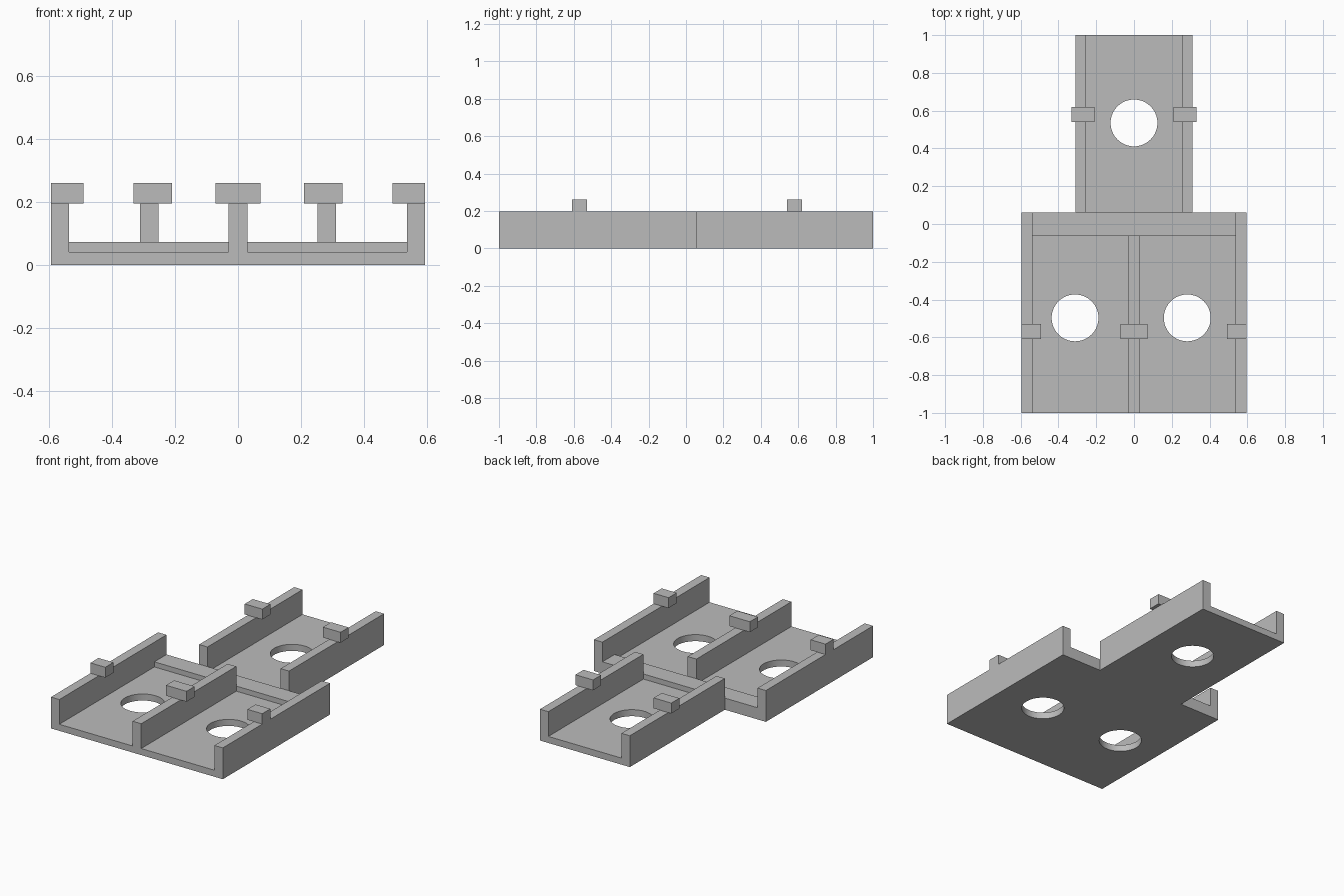
import bpy
import bmesh
from mathutils import Matrix

cube = bpy.data.objects.get("Cube")
if cube:
    bpy.data.objects.remove(cube, do_unlink=True)

grey = bpy.data.materials.new("light_grey")
grey.use_nodes = True
colour = (0.5, 0.5, 0.5, 1)
grey.diffuse_color = colour
grey.node_tree.nodes["Principled BSDF"].inputs["Base Color"].default_value = colour

FLOOR, RIDGE, WALL, CLIP = 0.041, 0.073, 0.196, 0.261   # heights
THICK = 0.058                                           # wall thickness
JOIN = 0.06                                             # where the trays meet


def finish(name, bm):
    bmesh.ops.recalc_face_normals(bm, faces=bm.faces)
    mesh = bpy.data.meshes.new(name)
    bm.to_mesh(mesh)
    bm.free()
    mesh.materials.append(grey)
    obj = bpy.data.objects.new(name, mesh)
    bpy.context.collection.objects.link(obj)
    return obj


def prism(name, profile, y0, y1):
    """Extrude an x-z outline from y0 to y1."""
    bm = bmesh.new()
    face = bm.faces.new([bm.verts.new((x, y0, z)) for x, z in profile])
    ext = bmesh.ops.extrude_face_region(bm, geom=[face])["geom"]
    verts = [v for v in ext if isinstance(v, bmesh.types.BMVert)]
    bmesh.ops.translate(bm, verts=verts, vec=(0, y1 - y0, 0))
    return finish(name, bm)


def box(name, x0, x1, y0, y1, z0, z1):
    return prism(name, [(x0, z0), (x1, z0), (x1, z1), (x0, z1)], y0, y1)


def tray(name, half, y0, y1, holes):
    """U-shaped channel with round holes through its floor."""
    inner = half - THICK
    right = [(half, 0), (half, WALL), (inner, WALL), (inner, FLOOR)]
    left = [(-x, z) for x, z in reversed(right)]
    obj = prism(name, right + left, y0, y1)
    for i, (x, y) in enumerate(holes):
        bm = bmesh.new()
        bmesh.ops.create_cone(bm, cap_ends=True, segments=64, radius1=0.124,
                              radius2=0.124, depth=0.3,
                              matrix=Matrix.Translation((x, y, 0)))
        cutter = finish(f"{name}_hole_cutter_{i + 1}", bm)
        cutter.hide_render = True
        cutter.hide_set(True)
        mod = obj.modifiers.new("hole", 'BOOLEAN')
        mod.operation = 'DIFFERENCE'
        mod.solver = 'EXACT'
        mod.object = cutter
    # bake the holes, then drop the cutters
    bpy.context.view_layer.update()
    deps = bpy.context.evaluated_depsgraph_get()
    cut = bpy.data.meshes.new_from_object(obj.evaluated_get(deps))
    cutters = [m.object for m in obj.modifiers]
    obj.modifiers.clear()
    obj.data = cut
    for c in cutters:
        bpy.data.objects.remove(c, do_unlink=True)
    bpy.ops.object.select_all(action='DESELECT')
    obj.select_set(True)
    bpy.context.view_layer.objects.active = obj
    bpy.ops.object.shade_smooth_by_angle()
    return obj


# Channels: wide double one in front, narrow one behind
FRONT, REAR = 0.595, 0.311
tray("front_tray", FRONT, -1, JOIN, [(-0.312, -0.497), (0.282, -0.497)])
tray("rear_tray", REAR, JOIN, 1, [(0, 0.535)])

# Divider and low cross ridge on the front tray floor
box("centre_wall", -0.03, 0.03, -1, -JOIN, FLOOR, WALL)
box("cross_ridge", THICK - FRONT, FRONT - THICK, -JOIN, JOIN, FLOOR, RIDGE)

# Retaining clips on top of the walls
box("centre_clip", -0.071, 0.071, -0.61, -0.53, WALL, CLIP)
for side, s in (("left", 1), ("right", -1)):
    x0, x1 = sorted((s * 0.492, s * FRONT))
    box(f"front_{side}_clip", x0, x1, -0.61, -0.53, WALL, CLIP)
    x0, x1 = sorted((s * 0.21, s * 0.332))
    box(f"rear_{side}_clip", x0, x1, 0.54, 0.62, WALL, CLIP)
